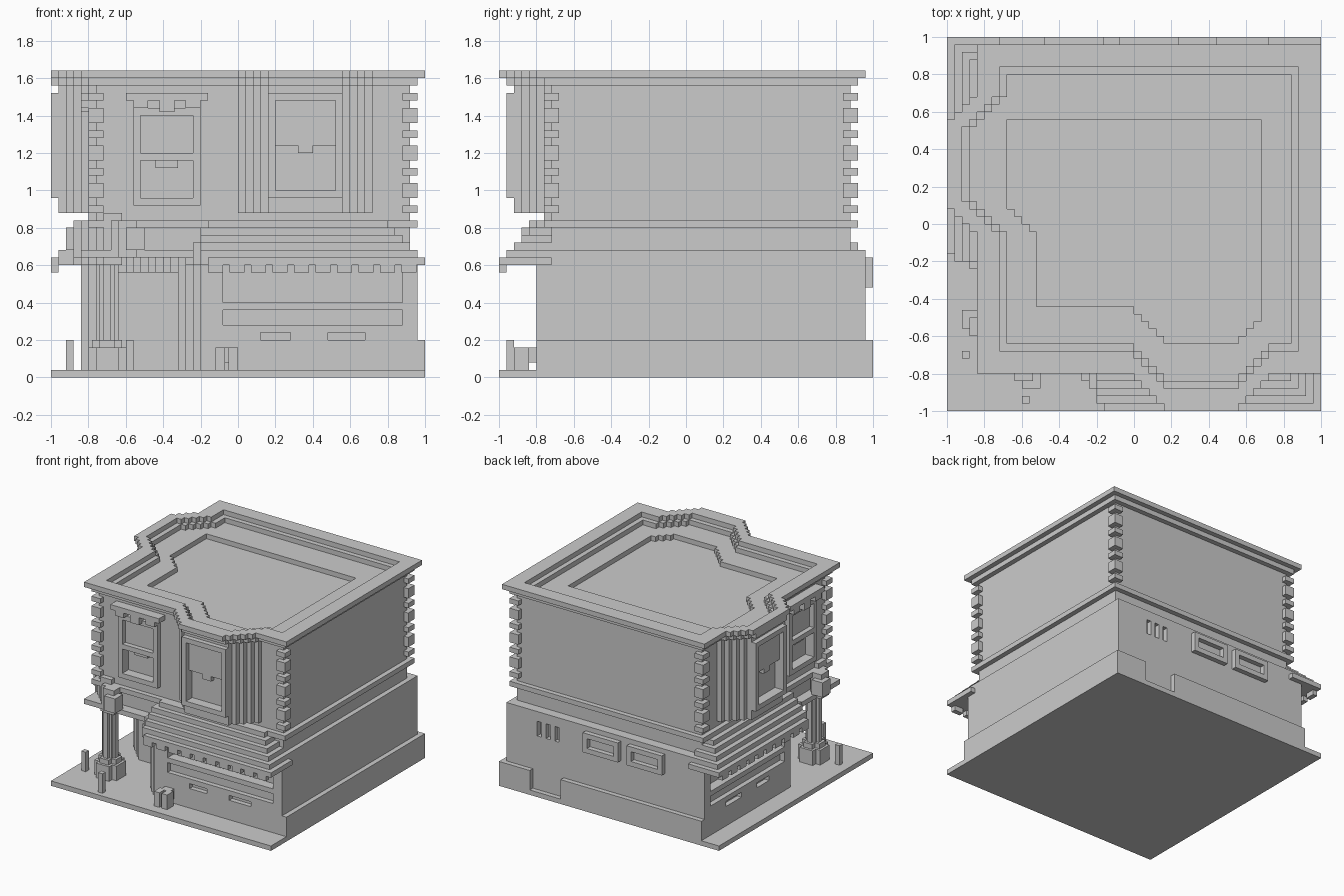
import bpy, bmesh

if "Cube" in bpy.data.objects:
    bpy.data.objects.remove(bpy.data.objects["Cube"])

U = 0.04  # block size
stone = bpy.data.materials.new("grey_stone")
stone.diffuse_color = (0.6, 0.6, 0.6, 1)
stone.use_nodes = True
stone.node_tree.nodes["Principled BSDF"].inputs["Base Color"].default_value = (0.6, 0.6, 0.6, 1)


def finish(name, bm):
    mesh = bpy.data.meshes.new(name)
    bm.to_mesh(mesh)
    bm.free()
    mesh.materials.append(stone)
    bpy.context.collection.objects.link(bpy.data.objects.new(name, mesh))


def blocks(name, z0, z1, rule):
    """Outer skin of all grid blocks whose centre passes the rule."""
    cells = {(i, j, k) for k in range(round(z0 / U), round(z1 / U))
             for i in range(50) for j in range(50)
             if rule(-1 + U * (i + .5), -1 + U * (j + .5), U * (k + .5))}
    bm, verts = bmesh.new(), {}
    for c in cells:
        for axis in range(3):
            for step in (0, 1):
                n = list(c)
                n[axis] += 2 * step - 1
                if tuple(n) in cells:
                    continue
                ring = []
                for a, b in ((0, 0), (1, 0), (1, 1), (0, 1)):
                    p = list(c)
                    p[axis] += step
                    p[(axis + 1) % 3] += a
                    p[(axis + 2) % 3] += b
                    p = tuple(p)
                    if p not in verts:
                        verts[p] = bm.verts.new((p[0] * U - 1, p[1] * U - 1, p[2] * U))
                    ring.append(verts[p])
                bm.faces.new(ring if step else ring[::-1])
    bmesh.ops.dissolve_limit(bm, angle_limit=.01, verts=bm.verts, edges=bm.edges)
    finish(name, bm)


def boxes(name, items):
    """One object from boxes given as x0, x1, y0, y1, z0, z1."""
    bm = bmesh.new()
    for x0, x1, y0, y1, z0, z1 in items:
        for v in bmesh.ops.create_cube(bm, size=1)["verts"]:
            v.co = (x1 if v.co.x > 0 else x0, y1 if v.co.y > 0 else y0, z1 if v.co.z > 0 else z0)
    finish(name, bm)


def facade(name, items, shift=0):
    """Boxes on the front, repeated on the right-hand street side."""
    boxes("front_" + name, items)
    boxes("side_" + name, [(c - U, d - U, a + shift, b + shift, e, f) for a, b, c, d, e, f in items])


def frame(u0, u1, z0, z1, v0, v1, t=U):
    return [(u0, u0 + t, v0, v1, z0, z1), (u1 - t, u1, v0, v1, z0, z1),
            (u0 + t, u1 - t, v0, v1, z0, z0 + t), (u0 + t, u1 - t, v0, v1, z1 - t, z1)]


def plan(x, y, l, r, f, b, bays=True):
    """Rectangle with a stepped bay on the front and on the side."""
    if x > r or y > b:
        return False
    if x > l and y > f:
        return True
    t, s = f - y, l - x
    front = x > l and t < .2 and abs(x - .36) < .38 - t
    side = y > f and s < .2 and abs(y - .32) < .38 - s
    return bays and (front or side)


def inset(x, y, d, bays=True):
    return plan(x, y, -.84 + d, 1 - d, -.8 + d, .96 - d, bays)


def roof_well(x, y):
    return plan(x, y, -.52, .68, -.44, .56) and x > -.68


# Ground slab
boxes("pavement", [(-1, 1, -1, 1, 0, U)])


def lower_rule(x, y, z):
    if z < .2:
        solid = -.84 < x < 1 and -.8 < y < 1
        if y > .96 and .44 < x < .72:  # back door gap
            return False
    else:
        solid = -.84 < x < .96 and -.8 < y < .96
    # cut-off corner with a doorway
    if x + y < -.97 or (x < -.32 and y < -.32 and z < .56):
        return False
    # shop windows, grooves and vents
    for u, v in ((x, y), (y, x + U)):
        if -.08 < u < .88:
            if .4 < z < .6 and v < -.72 or .28 < z < .36 and v < -.76:
                return False
        if z > .2 and z < .24 and v < -.76 and (.12 < u < .28 or .48 < u < .68):
            return False
    # slits above the back door
    if y > .92 and .48 < z < .6 and any(a < x < a + U for a in (.48, .56, .64)):
        return False
    return solid


blocks("lower_floor", U, .64, lower_rule)


def upper_rule(x, y, z):
    if z < .68:
        return -.84 < x < .96 and -.8 < y < .96
    if z < .88:
        return inset(x, y, .04 if .8 < z < .84 else .08, False)
    if z > 1.52 and roof_well(x, y):
        return False
    # sunken panes of the flat windows and of the bays
    for u, v, shift in ((x, y, 0), (y, x + U, -U)):
        if -.52 < u < -.24 and .96 < z < 1.16 and v < -.68:
            if not (-.44 < u < -.32 and z > 1.12):
                return False
        w = u - shift
        if .2 < w < .52 and 1 < z < 1.24 and v < -.88:
            if not (.32 < w < .4 and z > 1.2):
                return False
    return inset(x, y, .08)


blocks("upper_floor", .64, 1.56, upper_rule)


def roof_rule(x, y, z):
    if z > 1.6:
        return inset(x, y, 0) and not inset(x, y, .12)
    return inset(x, y, .04) and not inset(x, y, .16)


blocks("roof_parapet", 1.56, 1.64, roof_rule)

# Corner stones, tall and short by turns
quoins = []
for x0 in (-.8, .88):
    for y0 in (-.76, .84):
        for n in range(7):
            h = .04 if n % 2 else .02
            quoins.append((x0, x0 + .08, y0, y0 + .08, .9 + n * .1 - h, .9 + n * .1 + h))
boxes("corner_stones", quoins)

# Window frames
facade("bay_window_frame", frame(.16, .56, .96, 1.52, -.96, -.92), -U)
facade("window_frame", frame(-.56, -.2, .92, 1.44, -.76, -.72)
       + [(-.52, -.24, -.76, -.72, 1.16, 1.2)])
facade("window_crest", [(-.6, -.16, -.8, -.72, 1.48, 1.52), (-.56, -.48, -.8, -.72, 1.44, 1.48),
                        (-.42, -.34, -.8, -.72, 1.42, 1.48), (-.28, -.2, -.8, -.72, 1.44, 1.48)])


# Stepped awnings with hipped ends
def awning(u, v, z):
    k = int((z - .6) / U)
    return (-1 + U * k < v < -.72 and u < 1 - U * k
            and u > -.28 + U * k * .6 and u + .28 > -.84 - v)


blocks("front_awning", .6, .84, lambda x, y, z: awning(x, y, z))
blocks("side_awning", .6, .84, lambda x, y, z: awning(y, x, z))
fringe = [(-.16 + .115 * n, -.08 + .115 * n, -1, -.96, .56, .64) for n in range(10)]
boxes("front_awning_fringe", fringe)
boxes("side_awning_fringe", [(c, d, a, b, e, f) for a, b, c, d, e, f in fringe])

# Corner column with plinth and round diagonal emblem
cx, cy = -.7, -.66


def cross(w, n, z0, z1):
    return [(cx - w, cx + w, cy - n, cy + n, z0, z1), (cx - n, cx + n, cy - w, cy + w, z0, z1)]


boxes("corner_column", cross(.1, .06, U, .16) + cross(.08, .04, .16, .2)
      + cross(.06, .02, .2, .64) + [(cx - .04, cx + .04, cy - .04, cy + .04, .2, .64)])
emblem = []
for n in range(-4, 5):
    h = (.14, .14, .1, .1, .06)[abs(n)]
    a, b = cx + U * n, cy - U * n
    emblem.append((a - .06, a + .04, b - .06, b + .04, .74 - h, .74 + h))
boxes("corner_emblem", emblem)

# Street furniture
boxes("bollards", [(-.92, -.88, -.72, -.68, U, .2), (-.6, -.56, -.96, -.92, U, .2)])
boxes("street_bins", [(a, a + .05, -.92, -.84, U, .16) for a in (-.12, -.05)]
      + [(-.1, -.02, -.86, -.8, .08, .16)])

# Back windows
for name, x0 in (("back_window_left", -.08), ("back_window_right", -.48)):
    boxes(name, frame(x0, x0 + .32, .48, .64, .96, 1))
